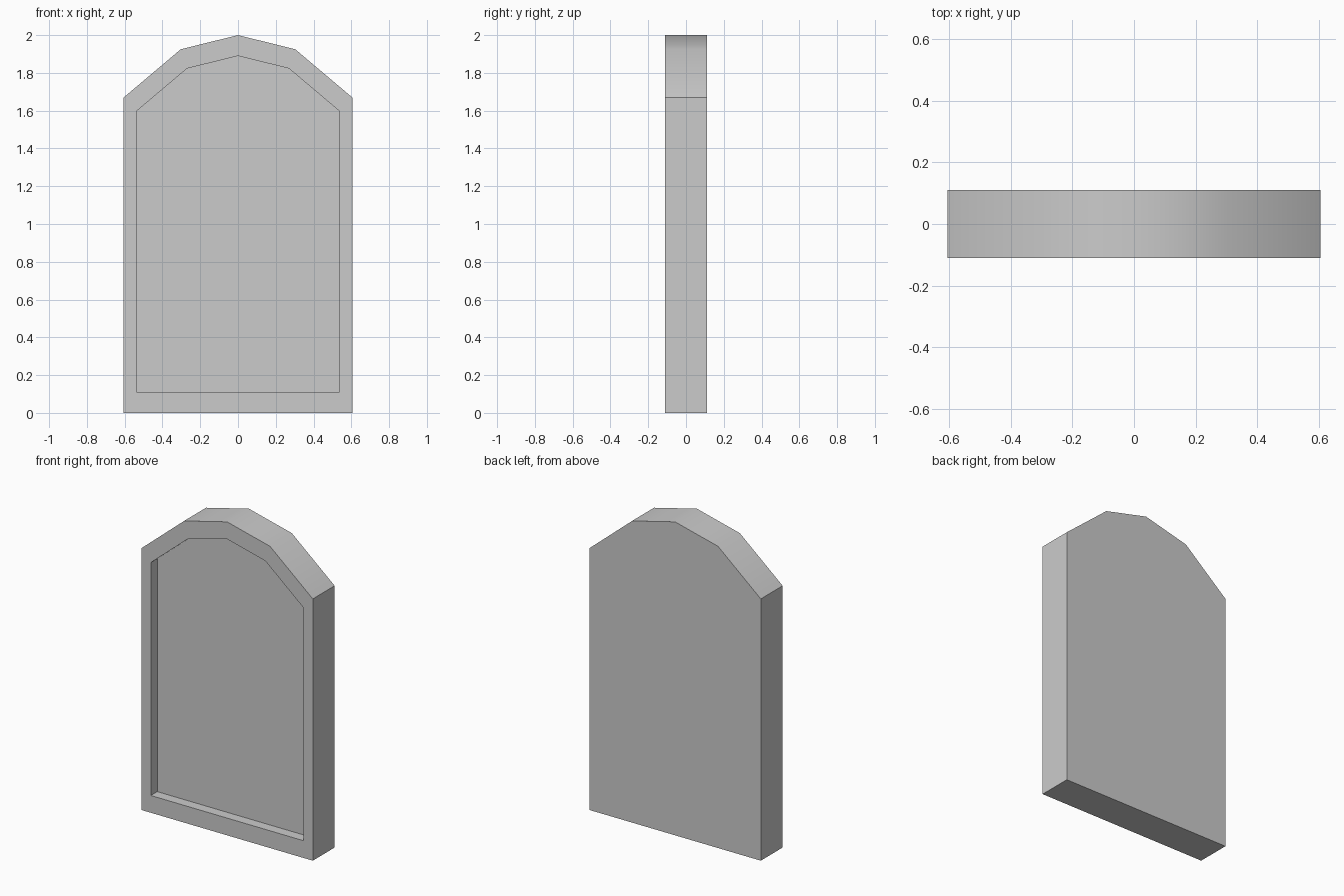
import bpy, bmesh, math
from mathutils import Vector

if "Cube" in bpy.data.objects:
    bpy.data.objects.remove(bpy.data.objects["Cube"])

HALF_DEPTH = 0.11
RECESS = 0.065
INSET = 0.89
CENTRE = Vector((0, 0, 1))

# Right half of the outline, mirrored to make the full arched profile
half = [(0.605, 0), (0.605, 1.67), (0.303, 1.925)]
outline = half + [(0, 2.0)] + [(-x, z) for x, z in reversed(half)]

bm = bmesh.new()


def ring(y, scale=1.0):
    """Loop of vertices on the profile, scaled about the panel centre."""
    return [bm.verts.new((x * scale, y, CENTRE.z + (z - CENTRE.z) * scale))
            for x, z in outline]


def bridge(a, b):
    n = len(a)
    for i in range(n):
        j = (i + 1) % n
        bm.faces.new((a[i], a[j], b[j], b[i]))


# Back, front rim, recess lip and recess floor
rings = [ring(HALF_DEPTH), ring(-HALF_DEPTH),
         ring(-HALF_DEPTH, INSET), ring(-HALF_DEPTH + RECESS, INSET)]
for a, b in zip(rings, rings[1:]):
    bridge(a, b)
bm.faces.new(rings[0])
bm.faces.new(rings[-1])
bmesh.ops.recalc_face_normals(bm, faces=bm.faces)

mesh = bpy.data.meshes.new("arched_panel")
bm.to_mesh(mesh)
bm.free()
panel = bpy.data.objects.new("arched_panel", mesh)
bpy.context.collection.objects.link(panel)

# Soft arch facets, crisp corners
bpy.context.view_layer.objects.active = panel
panel.select_set(True)
bpy.ops.object.shade_smooth_by_angle(angle=math.radians(30))
